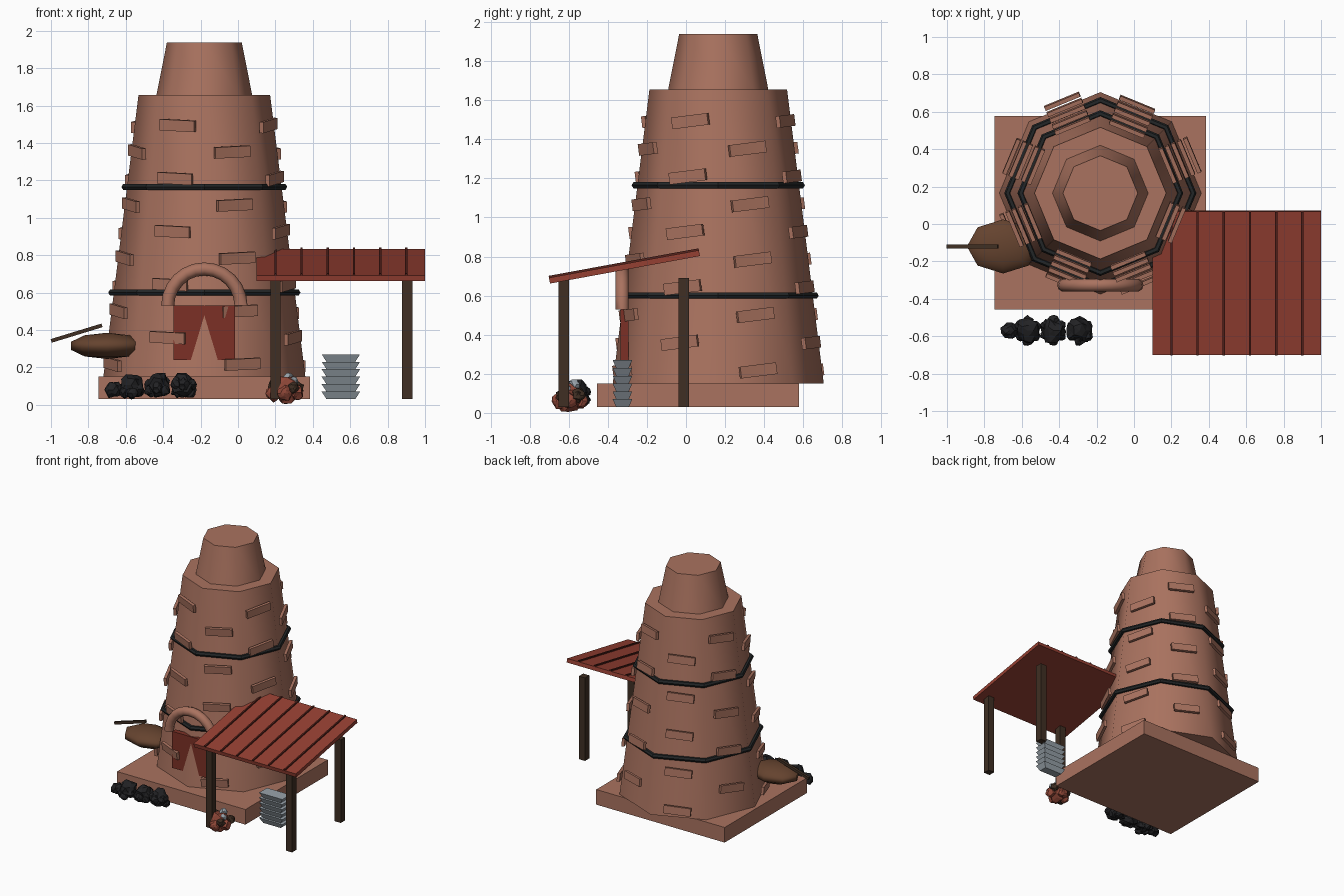
import bpy, bmesh, math, random
from mathutils import Matrix, Vector

random.seed(4)
if "Cube" in bpy.data.objects:
    bpy.data.objects.remove(bpy.data.objects["Cube"])


def material(name, r, g, b):
    m = bpy.data.materials.new(name)
    m.use_nodes = True
    m.diffuse_color = (r, g, b, 1)
    m.node_tree.nodes["Principled BSDF"].inputs["Base Color"].default_value = (r, g, b, 1)
    return m


clay = material("clay", 0.40, 0.17, 0.115)
iron = material("black iron", 0.016, 0.019, 0.02)
roof_red = material("roof red", 0.30, 0.05, 0.032)
seam_red = material("dark seam red", 0.09, 0.016, 0.011)
door_red = material("door red", 0.20, 0.03, 0.019)
timber = material("dark timber", 0.05, 0.028, 0.017)
leather = material("brown leather", 0.13, 0.056, 0.028)
metal = material("grey metal", 0.32, 0.37, 0.41)
coal = material("coal black", 0.016, 0.016, 0.018)
ore = material("red ore", 0.28, 0.065, 0.04)

CX, CY = -0.18, 0.165          # furnace axis
Z0, Z1, R0, R1 = 0.15, 1.655, 0.54, 0.352


def tower_radius(z):
    return R0 + (R1 - R0) * (z - Z0) / (Z1 - Z0)


def finish(name, mat, smooth=None):
    ob = bpy.context.object
    ob.name = name
    ob.data.materials.append(mat)
    if smooth:
        bpy.ops.object.shade_smooth_by_angle(angle=math.radians(smooth))
    return ob


def mesh_object(name, bm, mat):
    bmesh.ops.recalc_face_normals(bm, faces=bm.faces)
    me = bpy.data.meshes.new(name)
    bm.to_mesh(me)
    bm.free()
    me.materials.append(mat)
    ob = bpy.data.objects.new(name, me)
    bpy.context.collection.objects.link(ob)
    return ob


def add_box(bm, center, size, rot=Matrix()):
    mat = Matrix.Translation(center) @ rot @ Matrix.Diagonal((*size, 1))
    return bmesh.ops.create_cube(bm, size=1, matrix=mat)["verts"]


def box(name, center, size, mat, rot=Matrix()):
    bm = bmesh.new()
    add_box(bm, center, size, rot)
    return mesh_object(name, bm, mat)


def cone(name, z0, z1, r0, r1):
    bpy.ops.mesh.primitive_cone_add(vertices=8, radius1=r0, radius2=r1, depth=z1 - z0,
                                    location=(CX, CY, (z0 + z1) / 2))
    return finish(name, clay, 50)


# Furnace body, chimney and plinth
box("plinth", (CX, 0.061, 0.09), (1.13, 1.034, 0.12), clay)
cone("furnace_body", Z0, Z1, R0, R1)
cone("chimney", Z1, 1.938, 0.256, 0.2)

# Iron bands
for i, z in enumerate((0.6, 1.165)):
    bpy.ops.mesh.primitive_torus_add(major_segments=8, minor_segments=6, minor_radius=0.018,
                                     major_radius=tower_radius(z) + 0.012, location=(CX, CY, z))
    finish(f"iron_band_{i + 1}", iron)

# Raised bricks, four per row, alternate rows turned by one face
bm = bmesh.new()
lean = Matrix.Rotation(math.radians(7.2), 4, 'X')
for row in range(10):
    z = 0.217 + row * 0.1418
    r = tower_radius(z)
    for k in range(4):
        a = math.radians(22.5 + 90 * k - 45 * (row % 2))
        pos = (CX + r * math.cos(a), CY + r * math.sin(a), z)
        add_box(bm, pos, (0.022, 0.2, 0.06), lean @ Matrix.Rotation(a, 4, 'Z'))
mesh_object("raised_bricks", bm, clay)

# Door and the arch above it
box("furnace_door", (CX, -0.314, 0.385), (0.33, 0.04, 0.29), door_red)
bpy.ops.mesh.primitive_torus_add(major_segments=24, minor_segments=10, major_radius=0.196,
                                 minor_radius=0.035, location=(CX, -0.327, 0.53),
                                 rotation=(math.pi / 2, 0, 0))
arch = finish("door_arch", clay)
bm = bmesh.new()
bm.from_mesh(arch.data)
cut = bmesh.ops.bisect_plane(bm, geom=bm.verts[:] + bm.edges[:] + bm.faces[:], plane_co=(0, 0, 0),
                             plane_no=(0, -1, 0), clear_outer=True)
bmesh.ops.holes_fill(bm, edges=[e for e in bm.edges if e.is_boundary])
bm.to_mesh(arch.data)
bm.free()
bpy.ops.object.shade_smooth_by_angle(angle=math.radians(50))

# Lean-to roof with raised seams
tilt = Matrix.Rotation(math.radians(10.4), 4, 'X')
roof_center = Vector((0.55, -0.315, 0.747))
box("lean_to_roof", roof_center, (0.9, 0.78, 0.03), roof_red, tilt)
bm = bmesh.new()
for i in range(6):
    offset = tilt @ Vector((-0.35 + 0.14 * i, 0, 0.019))
    add_box(bm, roof_center + offset, (0.012, 0.78, 0.012), tilt)
mesh_object("roof_seams", bm, seam_red)

# Roof posts
for name, x, y in (("front_inner_post", 0.2, -0.625), ("front_outer_post", 0.905, -0.625),
                   ("back_outer_post", 0.905, -0.012)):
    box(name, (x, y, 0.36), (0.054, 0.054, 0.66), timber)

# Stack of ingots, each wider at the top
bm = bmesh.new()
for i in range(6):
    zc = 0.05 + 0.04 * i
    for v in add_box(bm, (0.55, -0.325, zc), (0.205, 0.1, 0.04)):
        if v.co.z < zc:
            v.co.x += (0.55 - v.co.x) * 0.25
            v.co.y += (-0.325 - v.co.y) * 0.35
mesh_object("ingot_stack", bm, metal)

# Bellows and handle
bpy.ops.mesh.primitive_uv_sphere_add(segments=8, ring_count=5, radius=1, location=(-0.7, -0.12, 0.315))
bpy.context.object.scale = (0.203, 0.152, 0.07)
finish("bellows", leather, 60)
box("bellows_handle", (-0.863, -0.12, 0.383), (0.284, 0.02, 0.02), timber,
    Matrix.Rotation(math.radians(-17), 4, 'Y'))


# Rough lumps: faceted balls with jagged surfaces
def lumps(name, mat, spots, jag=0.3):
    bm = bmesh.new()
    for x, y, z, r in spots:
        ball = bmesh.ops.create_icosphere(bm, subdivisions=2, radius=r)["verts"]
        for v in ball:
            v.co = v.co * random.uniform(1 - jag, 1.08) + Vector((x, y, z))
    return mesh_object(name, bm, mat)


coal_spots = []
for x in (-0.57, -0.43, -0.29):
    coal_spots.append((x, -0.57, 0.105, 0.073))
    for k in range(6):
        a = math.radians(60 * k + 30)
        coal_spots.append((x + 0.042 * math.cos(a), -0.57 + 0.048 * math.sin(a),
                           random.uniform(0.06, 0.12), 0.035))
coal_spots.append((-0.665, -0.57, 0.08, 0.05))
lumps("coal_heap", coal, coal_spots)

lumps("ore_heap", ore, [(0.25, -0.595, 0.08, 0.08), (0.19, -0.6, 0.06, 0.045),
                        (0.31, -0.6, 0.065, 0.045), (0.25, -0.65, 0.06, 0.045),
                        (0.25, -0.54, 0.06, 0.045), (0.25, -0.6, 0.035, 0.033)])
lumps("metal_scrap", metal, [(0.27, -0.57, 0.145, 0.03), (0.3, -0.61, 0.125, 0.025)])
lumps("dark_scrap", timber, [(0.2, -0.565, 0.1, 0.045), (0.295, -0.635, 0.09, 0.035),
                             (0.32, -0.55, 0.09, 0.038)])
